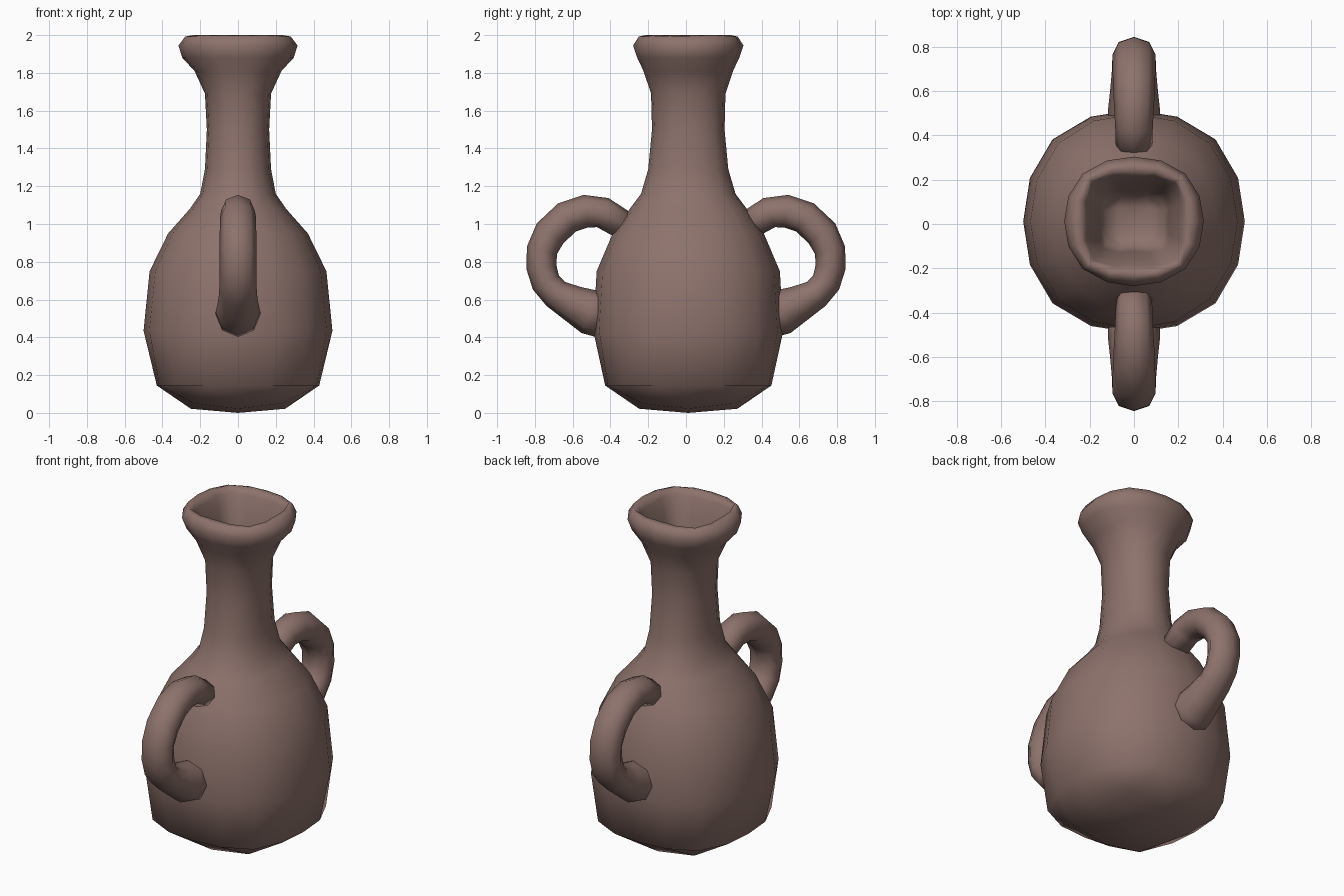
import bpy, bmesh, math

if "Cube" in bpy.data.objects:
    bpy.data.objects.remove(bpy.data.objects["Cube"])

mat = bpy.data.materials.new("clay")
mat.diffuse_color = (0.27, 0.17, 0.15, 1)
mat.use_nodes = True
mat.node_tree.nodes["Principled BSDF"].inputs["Base Color"].default_value = mat.diffuse_color


def finish(bm, name):
    bmesh.ops.recalc_face_normals(bm, faces=bm.faces)
    me = bpy.data.meshes.new(name)
    bm.to_mesh(me)
    bm.free()
    me.materials.append(mat)
    for p in me.polygons:
        p.use_smooth = True
    ob = bpy.data.objects.new(name, me)
    bpy.context.collection.objects.link(ob)
    return ob


def bridge(bm, a, b):
    n = len(a)
    for i in range(n):
        j = (i + 1) % n
        bm.faces.new((a[i], a[j], b[j], b[i]))


CY = 0.012  # the body sits slightly behind the handle centre


def body_ring(bm, z, rx, ry, k):
    """16-sided ring; k pushes the four diagonal corners out."""
    out = []
    for i in range(16):
        a = math.tau * i / 16
        f = (1, 1 + (k - 1) * 0.42, k, 1 + (k - 1) * 0.42)[i % 4]
        out.append(bm.verts.new((rx * f * math.cos(a), CY + ry * f * math.sin(a), z)))
    return out


def cap(bm, ring, rx, ry, k, z_mid, z_corner, z_axis):
    """Close a 16-sided ring with a 4 x 4 grid of quads."""
    inner = []
    for j in range(8):
        a = math.tau * j / 8
        f, z = (k, z_corner) if j % 2 else (1, z_axis)
        inner.append(bm.verts.new((rx * f * math.cos(a), CY + ry * f * math.sin(a), z)))
    mid = bm.verts.new((0, CY, z_mid))
    for j in range(0, 8, 2):
        o = [ring[(2 * j + t) % 16] for t in range(5)]
        a, c, a2 = inner[j], inner[j + 1], inner[(j + 2) % 8]
        for f in ((o[0], o[1], c, a), (o[1], o[2], o[3], c),
                  (o[3], o[4], a2, c), (a, c, a2, mid)):
            bm.faces.new(f)


# Vase body: outer wall, rim and hollow mouth (z, half x, half y, corner factor)
profile = [
    (0.145, 0.43, 0.44, 1.11), (0.435, 0.50, 0.503, 1.04), (0.75, 0.468, 0.485, 1.03),
    (0.95, 0.37, 0.40, 1.03), (1.08, 0.255, 0.31, 1.03), (1.16, 0.20, 0.25, 1.03),
    (1.29, 0.175, 0.212, 1.03), (1.50, 0.165, 0.192, 1.03), (1.69, 0.175, 0.197, 1.03),
    (1.81, 0.23, 0.237, 1.03), (1.88, 0.295, 0.27, 1.03), (1.945, 0.315, 0.292, 1.04),
    (1.992, 0.28, 0.262, 1.09), (2.00, 0.238, 0.226, 1.18), (1.965, 0.212, 0.20, 1.24),
    (1.88, 0.18, 0.166, 1.28), (1.76, 0.152, 0.135, 1.30), (1.63, 0.13, 0.112, 1.32),
]
bm = bmesh.new()
rings = [body_ring(bm, *p) for p in profile]
for a, b in zip(rings, rings[1:]):
    bridge(bm, a, b)
cap(bm, rings[0], 0.25, 0.26, 1.32, 0.0, 0.05, 0.022)
cap(bm, rings[-1], 0.07, 0.06, 1.4, 1.60, 1.605, 1.605)
finish(bm, "vase_body")

# Handles: eight-sided tubes along a bent path (y, z, in-plane radius, x radius)
path = [
    (0.30, 0.975, 0.075, 0.08), (0.44, 1.06, 0.083, 0.085), (0.53, 1.068, 0.087, 0.09),
    (0.63, 1.035, 0.088, 0.095), (0.72, 0.95, 0.088, 0.097), (0.763, 0.86, 0.082, 0.097),
    (0.765, 0.77, 0.08, 0.097), (0.742, 0.69, 0.078, 0.098), (0.69, 0.63, 0.08, 0.10),
    (0.60, 0.58, 0.097, 0.108), (0.51, 0.535, 0.12, 0.118), (0.42, 0.51, 0.12, 0.118),
]
for name, side in (("front_handle", -1), ("back_handle", 1)):
    bm = bmesh.new()
    rings = []
    for i, (y, z, r, rx) in enumerate(path):
        p, q = path[max(i - 1, 0)], path[min(i + 1, len(path) - 1)]
        ty, tz = q[0] - p[0], q[1] - p[1]
        ln = math.hypot(ty, tz)
        ny, nz = -tz / ln, ty / ln
        rings.append([bm.verts.new((rx * math.sin(math.tau * s / 8),
                                    side * (y + ny * r * math.cos(math.tau * s / 8)),
                                    z + nz * r * math.cos(math.tau * s / 8)))
                      for s in range(8)])
    for a, b in zip(rings, rings[1:]):
        bridge(bm, a, b)
    bm.faces.new(rings[0])
    bm.faces.new(rings[-1])
    finish(bm, name)
